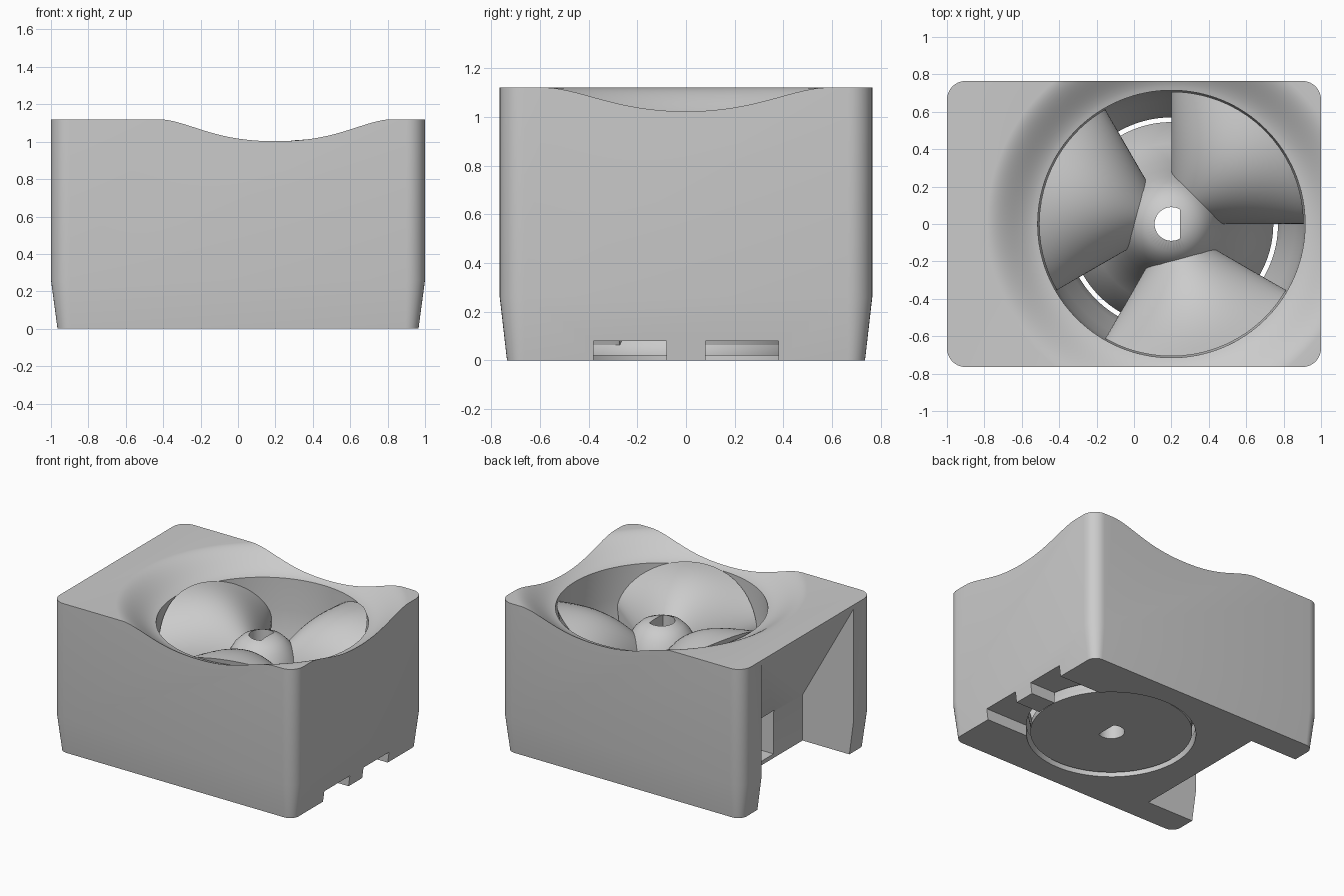
import bpy, bmesh, math

cube = bpy.data.objects.get("Cube")
if cube:
    bpy.data.objects.remove(cube)

CX = 0.2  # bore axis
FLOOR = 0.02

grey = bpy.data.materials.new("plain_grey")
grey.use_nodes = True
grey.diffuse_color = (0.6, 0.6, 0.6, 1)
grey.node_tree.nodes["Principled BSDF"].inputs["Base Color"].default_value = (0.6, 0.6, 0.6, 1)


def finish(name, bm):
    bmesh.ops.recalc_face_normals(bm, faces=bm.faces)
    mesh = bpy.data.meshes.new(name)
    bm.to_mesh(mesh)
    bm.free()
    mesh.materials.append(grey)
    ob = bpy.data.objects.new(name, mesh)
    bpy.context.collection.objects.link(ob)
    return ob


def loft(name, rings):
    """Closed solid through equal-length rings of points, capped at both ends."""
    bm = bmesh.new()
    vs = [[bm.verts.new(p) for p in ring] for ring in rings]
    n = len(vs[0])
    for a, b in zip(vs, vs[1:]):
        for i in range(n):
            j = (i + 1) % n
            bm.faces.new((a[i], a[j], b[j], b[i]))
    bm.faces.new(vs[0])
    bm.faces.new(vs[-1])
    return finish(name, bm)


def lathe(name, profile, n=96):
    return loft(name, [[(CX + r * math.cos(math.tau * i / n), r * math.sin(math.tau * i / n), z)
                        for i in range(n)] for r, z in profile])


def box(name, x0, x1, y0, y1, z0, z1):
    return loft(name, [[(x0, y0, z), (x1, y0, z), (x1, y1, z), (x0, y1, z)] for z in (z0, z1)])


def select(ob):
    bpy.ops.object.select_all(action='DESELECT')
    ob.select_set(True)
    bpy.context.view_layer.objects.active = ob


def cut(ob, cutter):
    cutter.hide_render = True
    mod = ob.modifiers.new("cut", 'BOOLEAN')
    mod.operation = 'DIFFERENCE'
    mod.solver = 'EXACT'
    mod.object = cutter
    select(ob)
    bpy.ops.object.modifier_apply(modifier=mod.name)
    bpy.data.objects.remove(cutter)


def smooth(ob, angle=30):
    select(ob)
    bpy.ops.object.shade_smooth_by_angle(angle=math.radians(angle))


def rounded_rect(hx, hy, r, z, steps=8):
    pts = []
    for k, (sx, sy) in enumerate([(1, 1), (-1, 1), (-1, -1), (1, -1)]):
        for i in range(steps + 1):
            a = math.pi / 2 * (k + i / steps)
            pts.append((sx * (hx - r) + r * math.cos(a), sy * (hy - r) + r * math.sin(a), z))
    return pts


# Housing: rounded block, tapered towards the foot
housing = loft("housing", [rounded_rect(0.965, 0.735, 0.07, 0),
                           rounded_rect(1, 0.765, 0.1, 0.26),
                           rounded_rect(1, 0.765, 0.1, 1.12)])

# Bore with a flared dish around its rim
bore = [(0.57, -0.1), (0.57, 0.08), (0.595, 0.18), (0.66, 0.42), (0.7, 0.6), (0.713, 0.75),
        (0.715, 0.985), (0.735, 0.99)]
for i in range(1, 15):
    r = 0.735 + 0.255 * i / 14
    t = (r - 0.7) / 0.29
    bore.append((r, 0.985 + 0.1353 * t * t * (3 - 2 * t)))
bore += [(1.0, 1.3)]
cut(housing, lathe("bore_cutter", bore, 128))

# Open end with a sloping roof, and a pocket in its inner wall
ramp = [(-1.1, -0.1), (-0.58, -0.1), (-0.58, 0.34), (-1.0, 1.09), (-1.1, 1.27)]
cut(housing, loft("ramp_cutter", [[(x, y, z) for x, z in ramp] for y in (-0.54, 0.54)]))
cut(housing, box("pocket_cutter", -0.7, -0.46, -0.2, 0.2, 0.03, 0.36))

# Two foot slots running into the bore
for y0, y1 in ((-0.38, -0.08), (0.08, 0.38)):
    cut(housing, box("slot_cutter", 0.5, 1.2, y0, y1, -0.1, 0.08))
smooth(housing)

# Impeller hub: domed top flaring to a base disc, with a D-shaped shaft hole
hub = lathe("impeller_hub", [(0.545, FLOOR), (0.545, 0.06), (0.43, 0.2), (0.34, 0.4), (0.29, 0.57),
                             (0.255, 0.68), (0.225, 0.76), (0.19, 0.82), (0.145, 0.865),
                             (0.09, 0.89), (0.05, 0.895)])
half = math.acos(0.045 / 0.09)
d_shape = [half + (math.tau - 2 * half) * i / 32 for i in range(33)]
cut(hub, loft("shaft_cutter", [[(CX + 0.09 * math.cos(a), 0.09 * math.sin(a), z) for a in d_shape]
                               for z in (-0.1, 1.2)]))
smooth(hub, 40)


# Impeller lobes: arched, widening from hub to rim, each a quarter turn wide
def lobe(name, mid):
    nr, na = 16, 28
    bm = bmesh.new()
    top, low = [], []
    for i in range(nr + 1):
        r = 0.13 + 0.577 * i / nr
        ridge = 1.012 - 0.26 * ((0.707 - r) / 0.577) ** 2.5
        edge = 0.53 + 0.16 * r / 0.707
        trow, lrow = [], []
        for j in range(na + 1):
            u = -math.cos(math.pi * j / na)
            a = math.radians(mid + 45 * u)
            z = edge + (ridge - edge) * (1 - u * u) ** 0.6
            c, s = math.cos(a), math.sin(a)
            trow.append(bm.verts.new((CX + r * c, r * s, z)))
            q = r * 0.54 / 0.707
            lrow.append(bm.verts.new((CX + q * c, q * s, 0.05)))
        top.append(trow)
        low.append(lrow)
    for i in range(nr):
        for j in range(na):
            for g in (top, low):
                bm.faces.new((g[i][j], g[i + 1][j], g[i + 1][j + 1], g[i][j + 1]))
        for j in (0, na):
            bm.faces.new((top[i][j], top[i + 1][j], low[i + 1][j], low[i][j]))
    for i in (0, nr):
        for j in range(na):
            bm.faces.new((top[i][j], top[i][j + 1], low[i][j + 1], low[i][j]))
    smooth(finish(name, bm), 35)


for k in range(3):
    lobe("impeller_lobe_%d" % (k + 1), 45 + 120 * k)
